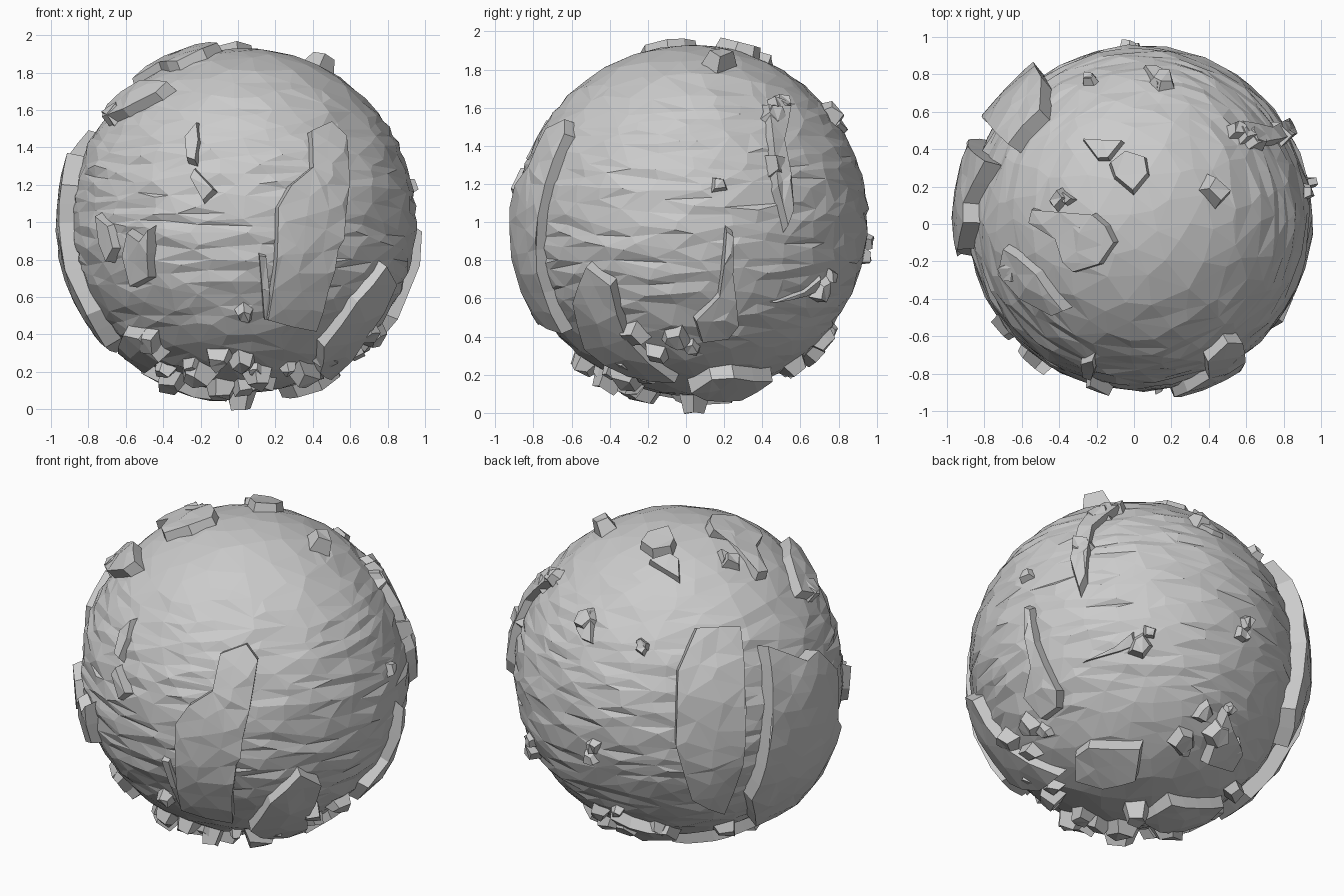
import bpy, bmesh, random
from math import radians, sin, cos, sqrt, pi
from mathutils import Vector, noise

if "Cube" in bpy.data.objects:
    bpy.data.objects.remove(bpy.data.objects["Cube"])

random.seed(4)
C, R = Vector((.03, .03, 1.01)), .92

# azimuth, elevation, origin u/v, units per step (negative v scale = measured downwards)
VIEWS = {
    'front': (0, 0, 0, 100, .01, .01),
    'right': (90, 0, 0, 100, .01, .01),
    'top': (0, 90, 0, 0, .01, .01),
    'bottom': (0, -90, 0, 0, .01, .01),
    'front_right': (34, 24, 238, 670, 1 / 179, -1 / 179),
    'back_left': (215, 24, 686, 670, 1 / 179, -1 / 179),
    'back_right': (145, -24, 1134, 670, 1 / 179, -1 / 179),
}


def direction(view, u, v):
    """Direction from the ball centre to the point seen at u, v."""
    az, el, u0, v0, su, sv = VIEWS[view]
    a, e = radians(az), radians(el)
    r = Vector((cos(a), sin(a), 0))
    d = Vector((sin(a) * cos(e), -cos(a) * cos(e), sin(e)))
    up = Vector((-sin(a) * sin(e), cos(a) * sin(e), cos(e)))
    off = C - Vector((0, 0, 1))
    x = (u - u0) * su - off.dot(r)
    y = (v - v0) * sv - off.dot(up)
    depth = sqrt(max(0, (R + .03) ** 2 - x * x - y * y))
    return (r * x + up * y + d * depth).normalized()


def finish(bm, name):
    me = bpy.data.meshes.new(name)
    bm.to_mesh(me)
    bm.free()
    ob = bpy.data.objects.new(name, me)
    bpy.context.collection.objects.link(ob)
    return ob


def slab(name, dirs, h, taper=.9, rough=.008):
    """Curved stone slab standing h above the ball."""
    bm = bmesh.new()
    mid = sum(dirs, Vector()) / len(dirs)
    bm.faces.new([bm.verts.new(mid.lerp(d, taper)) for d in dirs])
    bmesh.ops.triangulate(bm, faces=bm.faces[:])
    for _ in range(4):
        long = [e for e in bm.edges if e.calc_length() > .2]
        if long:
            bmesh.ops.subdivide_edges(bm, edges=long, cuts=1)
            bmesh.ops.triangulate(bm, faces=bm.faces[:])
            bmesh.ops.beautify_fill(bm, faces=bm.faces[:], edges=[e for e in bm.edges if not e.is_boundary])
    top = bm.verts[:]
    edge = [e for e in bm.edges if e.is_boundary]
    new = bmesh.ops.extrude_edge_only(bm, edges=edge)['geom']
    for v in [g for g in new if isinstance(g, bmesh.types.BMVert)]:
        v.co = C + (mid + (v.co - mid) / taper).normalized() * (R - .04)
    for v in top:
        v.co = C + v.co.normalized() * (R + h + random.uniform(-rough, rough))
    bmesh.ops.recalc_face_normals(bm, faces=bm.faces[:])
    if sum((f.calc_center_median() - C).dot(f.normal) for f in bm.faces) < 0:
        bmesh.ops.reverse_faces(bm, faces=bm.faces[:])
    return finish(bm, name)


def plate(name, view, h, pts, taper=.92):
    slab(name, [direction(view, *p) for p in pts], h, taper)


count = 0


def rock(view, u, v, size, h=None):
    """Small angular stone."""
    global count
    count += 1
    d = direction(view, u, v)
    t = d.orthogonal().normalized()
    b = d.cross(t)
    n, ph = random.choice((4, 5, 5)), random.uniform(0, 6)
    ring = []
    for i in range(n):
        a = ph + 2 * pi * i / n + random.uniform(-.3, .3)
        s = 1.4 * size * random.uniform(.75, 1.25)
        ring.append((d + (t * cos(a) + b * sin(a)) * s).normalized())
    slab(f"small_rock_{count:02d}", ring, h or min(size * .75, .06), .5, size * .25)


# Main ball: faceted, with horizontal wrinkles
bm = bmesh.new()
bmesh.ops.create_icosphere(bm, subdivisions=6, radius=1)
for v in bm.verts:
    p = v.co.copy()
    wrinkle = noise.noise(Vector((p.x * 4, p.y * 4, p.z * 19)))
    v.co = C + p * (R + .018 * wrinkle * (1 - .8 * p.z ** 2))
ball = finish(bm, "stone_ball")
dec = ball.modifiers.new("facets", 'DECIMATE')
dec.ratio = .09

# Front slabs
plate("front_slab", 'front', .06, [(38, 150), (49, 155), (57, 147), (59, 120), (53, 85), (47, 62),
      (40, 41), (14, 47), (19, 80), (20, 108), (27, 120), (39, 130)], .94)
plate("front_sliver", 'front', .04, [(11, 84), (15, 83), (18, 47), (14, 47)])
plate("front_low_slab", 'front', .06, [(78, 80), (83, 70), (68, 40), (47, 17), (41, 20), (43, 35), (62, 60)])
plate("front_chip_upper", 'front', .04, [(-30, 147), (-21, 157), (-20, 145), (-22, 129), (-28, 131)], .7)
plate("front_chip_lower", 'front', .05, [(-27, 125), (-24, 131), (-10, 116), (-18, 108)], .7)
plate("front_left_shard", 'front', .06, [(-59, 98), (-50, 92), (-44, 100), (-44, 68), (-56, 62), (-62, 82)], .75)
plate("left_shard", 'front', .05, [(-76, 107), (-68, 100), (-64, 85), (-68, 76), (-74, 88)], .75)
plate("front_low_cluster", 'front', .07, [(-67, 30), (-61, 45), (-50, 43), (-36, 28), (-46, 20)], .75)

# Right side slabs
plate("right_low_slab", 'right', .06, [(21, 101), (25, 98), (25, 75), (28, 45), (22, 37), (7, 35), (3, 48), (17, 62)], .85)
plate("right_tall_slab", 'right', .05, [(40, 166), (54, 165), (51, 145), (56, 100), (52, 90), (46, 115), (43, 145)], .8)
plate("right_base_block", 'back_right', .075, [(1066, 768), (1080, 757), (1137, 757), (1135, 790), (1100, 800), (1070, 791)], .85)
plate("right_spike", 'right', .02, [(40, 56), (62, 63), (74, 73), (73, 64), (64, 60)], .7)

# Left and back slabs
plate("back_left_slab", 'back_left', .085, [(695, 622), (738, 621), (743, 680), (741, 760), (722, 808),
      (690, 795), (674, 740), (676, 665)], .94)
plate("left_slab", 'back_left', .085, [(760, 640), (800, 655), (810, 645), (830, 665), (832, 700), (815, 770),
      (790, 800), (748, 820), (745, 795), (765, 720)], .94)
plate("back_flake", 'back_left', .03, [(572, 625), (593, 602), (592, 643), (580, 638)], .75)
plate("back_low_block", 'back_right', .06, [(1215, 715), (1224, 735), (1240, 760), (1228, 780), (1195, 775), (1205, 745)], .8)
plate("base_slab", 'back_right', .06, [(1135, 825), (1165, 805), (1228, 800), (1215, 820), (1180, 833)], .85)

# Top slabs
plate("top_slab", 'top', .05, [(-38, -22), (-32, -28), (-16, -23), (-7, -10), (-12, 0), (-20, 7),
      (-28, -1), (-57, 10), (-59, 2), (-43, -8)], .85)
plate("top_left_slab", 'top', .06, [(-70, -10), (-62, -15), (-50, -25), (-33, -47), (-40, -50), (-60, -40), (-72, -25)], .85)
plate("top_block", 'top', .055, [(-15, 33), (-5, 41), (8, 37), (10, 26), (0, 14), (-12, 24)], .75)
plate("top_flake", 'top', .04, [(-29, 46), (-4, 45), (-13, 34), (-20, 34)], .8)

# Scattered small rocks
for s in [('top', -24, 78, .05), ('top', 15, 78, .07), ('top', -37, 14, .05), ('top', 44, 18, .08),
          ('top', 56, 50, .06), ('top', 66, 48, .07), ('top', 80, 50, .07), ('right', 18, 120, .05),
          ('front', -10, 26, .08), ('front', 9, 20, .05), ('front', 26, 20, .05), ('front', -24, 22, .06),
          ('front', -48, 36, .09), ('front', -40, 20, .07), ('front', -56, 26, .07), ('front', 72, 30, .06),
          ('front', -80, 44, .07), ('front', 4, 11, .08),
          ('right', -27, 40, .09), ('right', -15, 30, .07), ('right', -35, 26, .09), ('right', 72, 36, .07),
          ('right', 58, 24, .09), ('right', -55, 22, .08), ('right', -78, 50, .06),
          ('back_left', 641, 645, .05), ('back_left', 588, 758, .05), ('back_left', 548, 573, .07),
          ('back_left', 732, 556, .06), ('back_left', 808, 585, .08), ('back_left', 530, 750, .07),
          ('back_left', 625, 825, .08), ('back_left', 655, 830, .09), ('back_left', 725, 830, .09),
          ('back_right', 1137, 648, .05), ('back_right', 1222, 720, .05), ('back_right', 1180, 765, .05),
          ('back_right', 1238, 630, .05), ('back_right', 1020, 745, .09), ('back_right', 1085, 825, .09),
          ('back_right', 1050, 800, .07)]:
    rock(*s)
for x, y, s in [(-10, 22, .1), (2, -3, .08), (-35, 12, .1), (12, 40, .08), (-22, 40, .09), (35, 30, .1)]:
    rock('bottom', x, y, s, .085)
